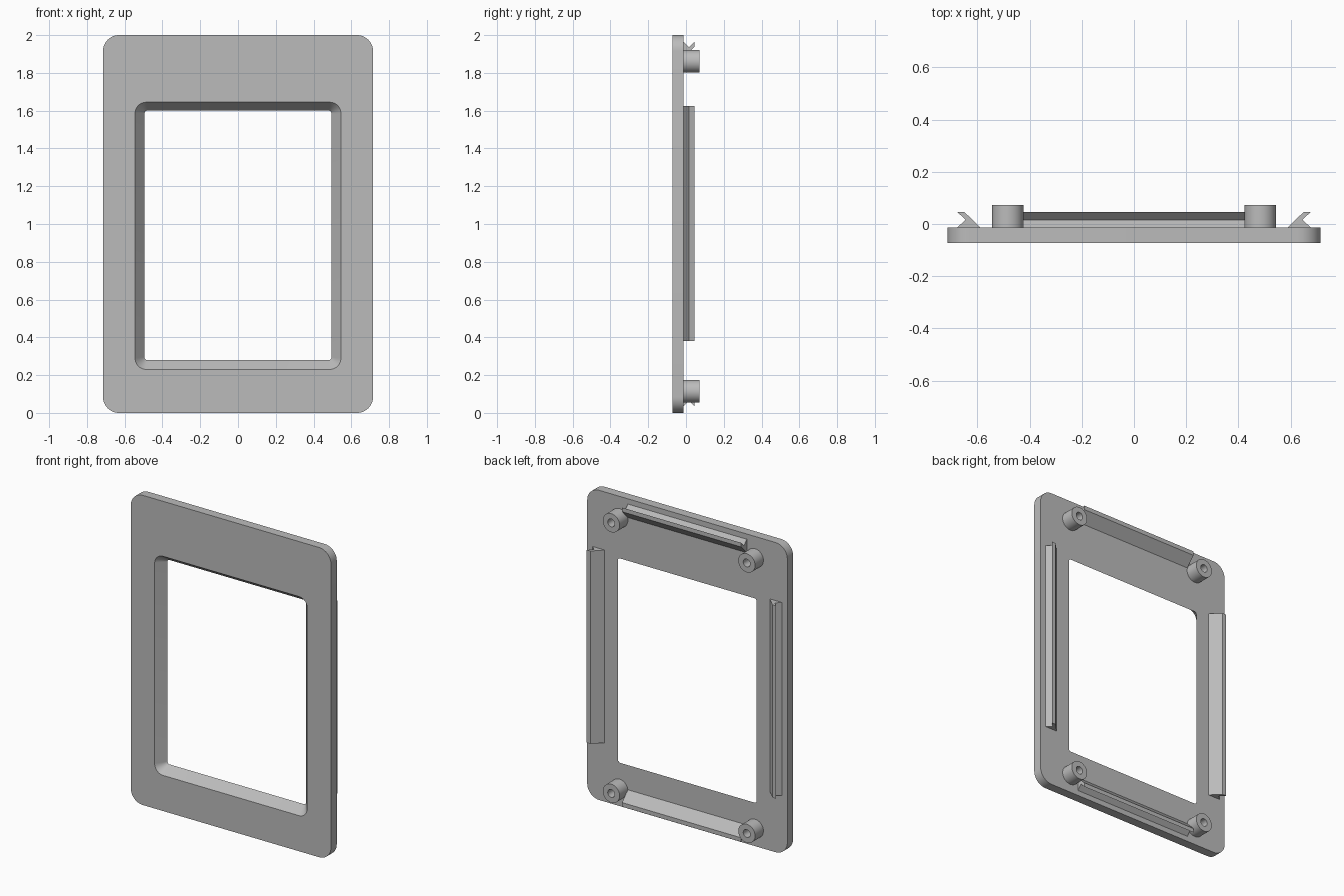
import bpy
import bmesh
from math import cos, sin, pi, radians

cube = bpy.data.objects.get("Cube")
if cube:
    bpy.data.objects.remove(cube, do_unlink=True)

FRONT, BACK, POST_TOP = -0.072, -0.013, 0.072

grey = bpy.data.materials.new("plain grey")
grey.use_nodes = True
colour = (0.5, 0.5, 0.5, 1)
grey.diffuse_color = colour
grey.node_tree.nodes["Principled BSDF"].inputs["Base Color"].default_value = colour


def loft(name, loops, closed=False, cap_start=False, cap_end=False):
    """Skin equal-length loops of points into one object."""
    bm = bmesh.new()
    rings = [[bm.verts.new(p) for p in loop] for loop in loops]
    pairs = list(zip(rings, rings[1:]))
    if closed:
        pairs.append((rings[-1], rings[0]))
    for a, b in pairs:
        for i in range(len(a)):
            j = (i + 1) % len(a)
            bm.faces.new((a[i], a[j], b[j], b[i]))
    if cap_start:
        bm.faces.new(rings[0])
    if cap_end:
        bm.faces.new(rings[-1])
    bmesh.ops.recalc_face_normals(bm, faces=bm.faces)
    mesh = bpy.data.meshes.new(name)
    bm.to_mesh(mesh)
    bm.free()
    mesh.materials.append(grey)
    obj = bpy.data.objects.new(name, mesh)
    bpy.context.collection.objects.link(obj)
    bpy.ops.object.select_all(action="DESELECT")
    obj.select_set(True)
    bpy.context.view_layer.objects.active = obj
    bpy.ops.object.shade_smooth_by_angle(angle=radians(30))
    return obj


def rounded_rect(half_x, z0, z1, r, y, steps=10):
    pts = []
    corners = [(half_x - r, z1 - r), (r - half_x, z1 - r),
               (r - half_x, z0 + r), (half_x - r, z0 + r)]
    for k, (cx, cz) in enumerate(corners):
        for s in range(steps + 1):
            a = (k + s / steps) * pi / 2
            pts.append((cx + r * cos(a), y, cz + r * sin(a)))
    return pts


def circle(x, z, r, y, n=40):
    return [(x + r * cos(2 * pi * i / n), y, z + r * sin(2 * pi * i / n))
            for i in range(n)]


# Plate with a bevelled window
loft("frame_plate", [
    rounded_rect(0.715, 0, 2, 0.085, FRONT),
    rounded_rect(0.545, 0.23, 1.645, 0.06, FRONT),
    rounded_rect(0.495, 0.28, 1.6, 0.015, BACK),
    rounded_rect(0.715, 0, 2, 0.085, BACK),
], closed=True)

# Hollow screw posts on the back
for side, x in (("left", 0.484), ("right", -0.484)):
    for level, z in (("upper", 1.861), ("lower", 0.114)):
        loft(f"{level}_{side}_post", [
            circle(x, z, 0.06, BACK),
            circle(x, z, 0.06, POST_TOP),
            circle(x, z, 0.025, POST_TOP),
            circle(x, z, 0.025, BACK),
        ], cap_start=True, cap_end=True)

# Clip strips: (distance from centre, y), notch facing outwards
side_profile = [(0.59, BACK), (0.677, BACK), (0.646, 0.016),
                (0.677, 0.046), (0.65, 0.046)]
end_profile = [(d + 0.289, y) for d, y in side_profile]

for name, s in (("left_clip", 1), ("right_clip", -1)):
    loft(name, [[(s * d, y, z) for d, y in side_profile]
                for z in (0.38, 1.625)], cap_start=True, cap_end=True)
for name, s in (("top_clip", 1), ("bottom_clip", -1)):
    loft(name, [[(x, y, 1 + s * d) for d, y in end_profile]
                for x in (-0.425, 0.425)], cap_start=True, cap_end=True)
